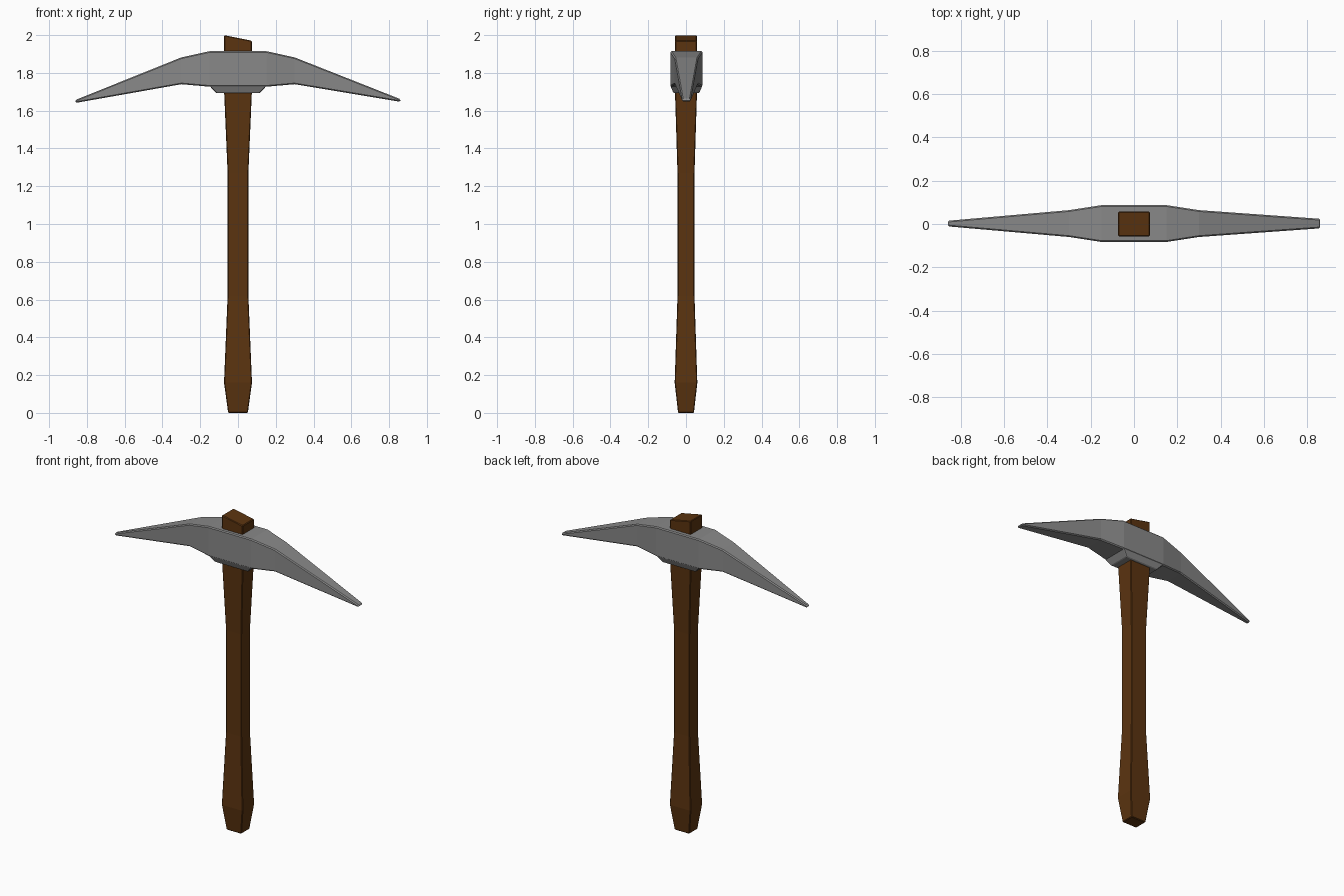
import bpy
import bmesh
from mathutils import Vector

cube = bpy.data.objects.get("Cube")
if cube:
    bpy.data.objects.remove(cube, do_unlink=True)


def material(name, rgb):
    mat = bpy.data.materials.new(name)
    mat.use_nodes = True
    colour = (*rgb, 1.0)
    mat.diffuse_color = colour
    bsdf = mat.node_tree.nodes["Principled BSDF"]
    bsdf.inputs["Base Color"].default_value = colour
    bsdf.inputs["Roughness"].default_value = 0.7
    return mat


def rectangle(centre, u, v):
    """Corner ring spanned by two half-axis vectors."""
    c, u, v = Vector(centre), Vector(u), Vector(v)
    return [c - u - v, c + u - v, c + u + v, c - u + v]


def loft(name, rings, mat, bevel):
    """Skin a closed solid through four-cornered rings."""
    bm = bmesh.new()
    loops = [[bm.verts.new(p) for p in ring] for ring in rings]
    for a, b in zip(loops, loops[1:]):
        for i in range(4):
            j = (i + 1) % 4
            bm.faces.new((a[i], a[j], b[j], b[i]))
    bm.faces.new(loops[0])
    bm.faces.new(loops[-1])
    bmesh.ops.recalc_face_normals(bm, faces=bm.faces)
    mesh = bpy.data.meshes.new(name)
    bm.to_mesh(mesh)
    bm.free()
    mesh.materials.append(mat)
    obj = bpy.data.objects.new(name, mesh)
    bpy.context.collection.objects.link(obj)
    mod = obj.modifiers.new("Worn edges", 'BEVEL')
    mod.width = bevel
    mod.segments = 1
    mod.limit_method = 'ANGLE'
    mod.angle_limit = 0.8
    return obj


wood = material("brown wood", (0.105, 0.034, 0.005))
steel = material("grey steel", (0.25, 0.25, 0.25))

# Handle: height, half width, half depth; the top is cut on a slant
profile = [(0, .052, .042), (.16, .074, .06), (.62, .055, .045),
           (1.27, .055, .045), (1.69, .073, .058), (1.985, .073, .058)]
rings = [rectangle((0, 0, z), (w, 0, 0), (0, d, 0)) for z, w, d in profile]
for corner in rings[-1]:
    corner.z -= 0.2 * corner.x
loft("handle", rings, wood, 0.004)

# Head: x, bottom, top, half depth; narrow point on one side, chisel on the other
arm = [(.15, 1.727, 1.915, .085), (.30, 1.74, 1.882, .062)]
stations = [(-.86, 1.641, 1.657, .013)]
stations += [(-x, lo, hi, d) for x, lo, hi, d in reversed(arm)]
stations += arm + [(.86, 1.647, 1.661, .022)]
loft("pick_head",
     [rectangle((x, .002, (lo + hi) / 2), (0, d, 0), (0, 0, (hi - lo) / 2))
      for x, lo, hi, d in stations], steel, 0.006)

# Collar flaring out under the head
loft("collar",
     [rectangle((0, .002, z), (w, 0, 0), (0, d, 0))
      for z, w, d in [(1.693, .115, .068), (1.728, .148, .083), (1.75, .148, .083)]],
     steel, 0.004)
